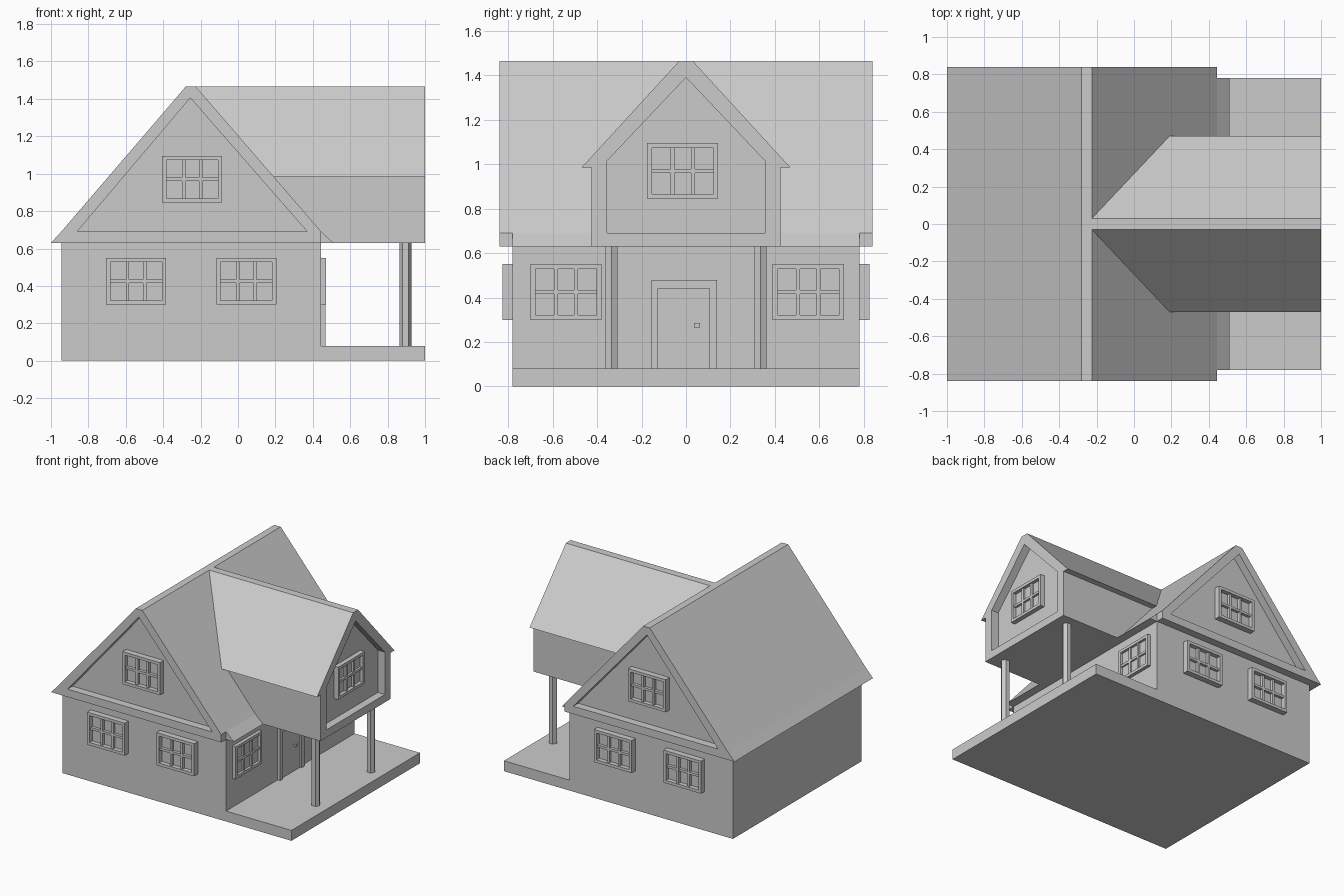
import bpy, bmesh
from math import radians, sin, cos, pi
from mathutils import Matrix

if "Cube" in bpy.data.objects:
    bpy.data.objects.remove(bpy.data.objects["Cube"])

grey = bpy.data.materials.new("light_grey")
grey.use_nodes = True
grey.diffuse_color = (0.6, 0.6, 0.6, 1)
grey.node_tree.nodes["Principled BSDF"].inputs["Base Color"].default_value = (0.6, 0.6, 0.6, 1)


def finish(name, bm, turn=0, loc=(0, 0, 0)):
    """Turn a bmesh about z, move it and make it an object."""
    bmesh.ops.transform(bm, matrix=Matrix.Translation(loc) @ Matrix.Rotation(radians(turn), 4, 'Z'),
                        verts=bm.verts)
    bmesh.ops.recalc_face_normals(bm, faces=bm.faces)
    mesh = bpy.data.meshes.new(name)
    bm.to_mesh(mesh)
    bm.free()
    mesh.materials.append(grey)
    obj = bpy.data.objects.new(name, mesh)
    bpy.context.collection.objects.link(obj)
    return obj


def prism(bm, outline, y0, y1):
    """Extrude an (x, z) outline along y."""
    a = [bm.verts.new((x, y0, z)) for x, z in outline]
    b = [bm.verts.new((x, y1, z)) for x, z in outline]
    bm.faces.new(a)
    bm.faces.new(b[::-1])
    for i in range(len(a)):
        j = (i + 1) % len(a)
        bm.faces.new((a[i], b[i], b[j], a[j]))


def ring(bm, outer, inner, y0, y1):
    """Frame between two outlines; inner points may repeat."""
    cache = {}

    def vert(p, y):
        key = (p, y)
        if key not in cache:
            cache[key] = bm.verts.new((p[0], y, p[1]))
        return cache[key]

    def face(*vs):
        vs = list(dict.fromkeys(vs))
        if len(vs) > 2:
            bm.faces.new(vs)

    n = len(outer)
    for i in range(n):
        o, p, q, r = outer[i], outer[(i + 1) % n], inner[(i + 1) % n], inner[i]
        for y in (y0, y1):
            face(vert(o, y), vert(p, y), vert(q, y), vert(r, y))
        for s, t in ((o, p), (r, q)):
            face(vert(s, y0), vert(t, y0), vert(t, y1), vert(s, y1))


def rect(x0, x1, z0, z1):
    return [(x0, z0), (x1, z0), (x1, z1), (x0, z1)]


def solid(name, outline, y0, y1, turn=0, loc=(0, 0, 0)):
    bm = bmesh.new()
    prism(bm, outline, y0, y1)
    return finish(name, bm, turn, loc)


def window(name, loc, turn, depth):
    """Framed window with three by two panes, facing -y before turning."""
    w, h, bar, thin = 0.16, 0.125, 0.022, 0.009
    iw, ih = w - bar, h - bar
    bm = bmesh.new()
    ring(bm, rect(-w, w, -h, h), rect(-iw, iw, -ih, ih), -depth, 0.01)
    prism(bm, rect(-iw, iw, -ih, ih), -depth * 0.25, 0.01)
    for x in (-iw / 3, iw / 3):
        prism(bm, rect(x - thin, x + thin, -ih, ih), -depth * 0.75, 0)
    prism(bm, rect(-iw, iw, -thin, thin), -depth * 0.74, 0)
    finish(name, bm, turn, loc)


# Ground floor and porch slab
solid("house_walls", rect(-0.945, 0.445, 0, 0.63), -0.78, 0.78)
solid("porch_floor", rect(0.445, 1.0, 0, 0.08), -0.78, 0.78)

# Main roof with flared eaves
left_side = [(-0.225, 1.465), (-0.28, 1.465), (-0.945, 0.69), (-1.0, 0.63)]
solid("main_roof", left_side + [(0.51, 0.63), (0.445, 0.69)], -0.78, 0.78)

# Overhanging gable trim at both ends
a, b, c = (-0.86, 0.69), (0.37, 0.69), (-0.255, 1.405)
for name, s in (("front", -1), ("back", 1)):
    bm = bmesh.new()
    ring(bm, left_side + [(0.445, 0.63), (0.445, 0.69)], [c, c, a, a, b, b], s * 0.78, s * 0.84)
    finish(name + "_gable_trim", bm)

# Cross wing over the porch, with a recessed gable face
half = [(0.425, 0.63), (0.425, 0.985), (0.47, 0.985), (0.03, 1.465)]
wing = half + [(-x, z) for x, z in reversed(half)]
inset = [(0.355, 0.69), (0.355, 1.015), (0.355, 1.015), (0, 1.39)]
hole = inset + [(-x, z) for x, z in reversed(inset)]
hole = [(0, z) if x == 0 else (x, z) for x, z in hole]
solid("cross_wing", wing, -0.94, 0.225, 90)
bm = bmesh.new()
ring(bm, wing, hole, -1.0, -0.94)
finish("cross_wing_trim", bm, 90)

# Six-sided porch posts
for name, y in (("front", -0.335), ("back", 0.335)):
    bm = bmesh.new()
    base = [bm.verts.new((0.032 * cos(i * pi / 3), 0.032 * sin(i * pi / 3), 0.08)) for i in range(6)]
    cap = bm.faces.new(base)
    top = bmesh.ops.extrude_face_region(bm, geom=[cap])
    bmesh.ops.translate(bm, vec=(0, 0, 0.55),
                        verts=[v for v in top["geom"] if isinstance(v, bmesh.types.BMVert)])
    finish(name + "_porch_post", bm, 0, (0.895, y, 0))

# Windows on the long walls and gables
for side, s, turn in (("front", -1, 0), ("back", 1, 180)):
    for part, x, z in (("lower_window_1", -0.545, 0.425), ("lower_window_2", 0.045, 0.425),
                       ("gable_window", -0.245, 0.97)):
        window(side + "_" + part, (x, s * 0.78, z), turn, 0.045)

# Windows on the porch side
window("porch_window_front", (0.445, -0.54, 0.425), 90, 0.026)
window("porch_window_back", (0.445, 0.55, 0.425), 90, 0.026)
window("wing_window", (0.94, -0.015, 0.97), 90, 0.035)

# Door, its surround and handle
surround = [(-0.155, 0.08), (-0.125, 0.08), (-0.125, 0.44), (0.105, 0.44),
            (0.105, 0.08), (0.14, 0.08), (0.14, 0.48), (-0.155, 0.48)]
solid("door_surround", surround, -0.022, 0, 90, (0.445, 0, 0))
solid("door", rect(-0.125, 0.105, 0.08, 0.44), -0.008, 0, 90, (0.445, 0, 0))
solid("door_handle", rect(0.035, 0.063, 0.265, 0.285), -0.022, 0, 90, (0.445, 0, 0))
